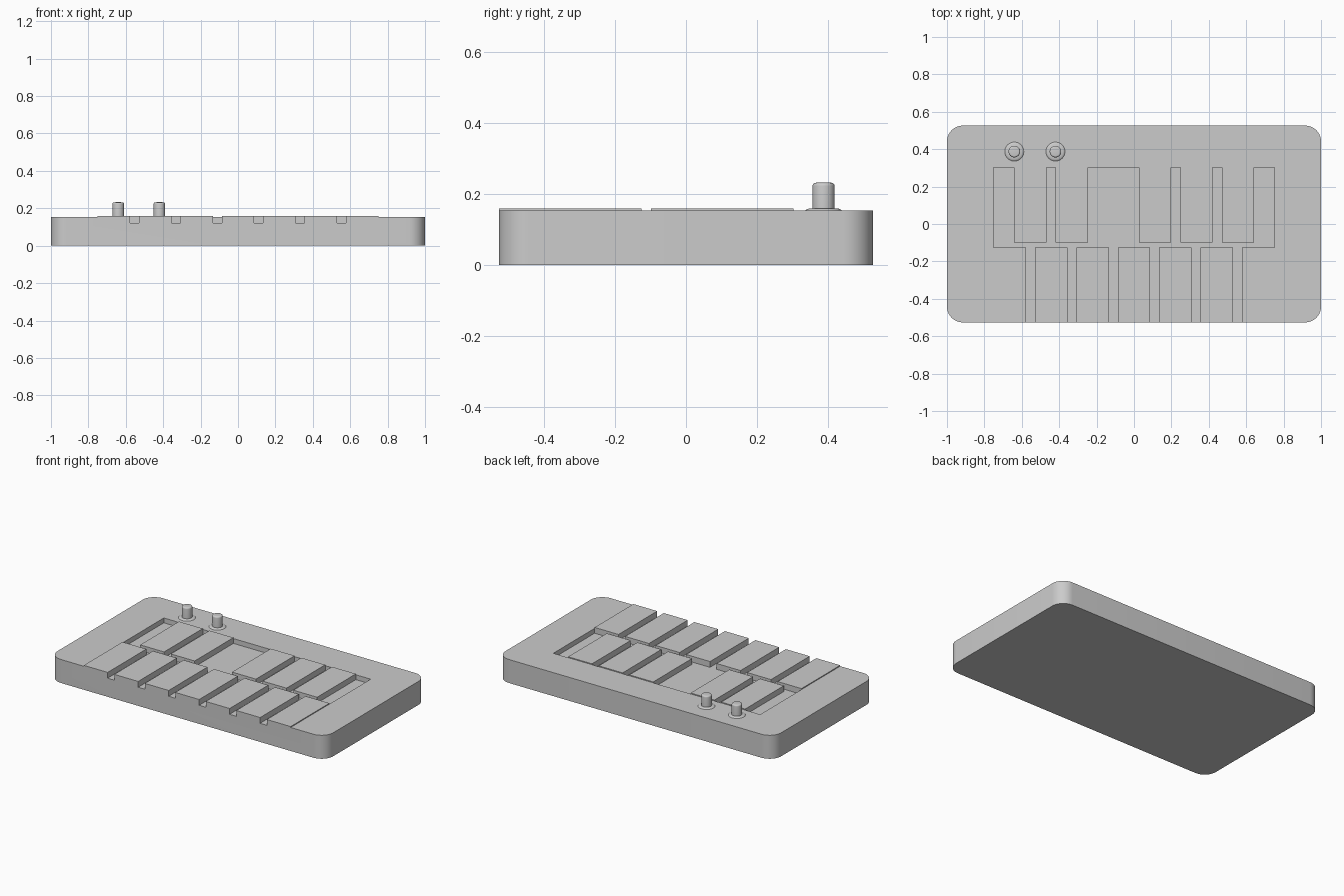
import bpy, bmesh, math

if "Cube" in bpy.data.objects:
    bpy.data.objects.remove(bpy.data.objects["Cube"])

W, D, H = 1.0, 0.526, 0.154      # half width, half depth, body height
FLOOR, KEY_TOP = 0.122, 0.160    # recess floor, key surface
KEY_X, KEY_BACK = 0.75, 0.303    # extent of the key bed


def make_object(name, bm):
    bmesh.ops.recalc_face_normals(bm, faces=bm.faces)
    mesh = bpy.data.meshes.new(name)
    bm.to_mesh(mesh)
    bm.free()
    ob = bpy.data.objects.new(name, mesh)
    bpy.context.collection.objects.link(ob)
    return ob


def activate(ob):
    bpy.ops.object.select_all(action='DESELECT')
    ob.select_set(True)
    bpy.context.view_layer.objects.active = ob


def smooth(ob):
    activate(ob)
    bpy.ops.object.shade_smooth_by_angle(angle=math.radians(30))


def box(name, x0, x1, y0, y1, z0, z1):
    bm = bmesh.new()
    bmesh.ops.create_cube(bm, size=1)
    for v in bm.verts:
        v.co.x = x0 if v.co.x < 0 else x1
        v.co.y = y0 if v.co.y < 0 else y1
        v.co.z = z0 if v.co.z < 0 else z1
    return make_object(name, bm)


def lathe(name, profile, x, y, steps=32):
    bm = bmesh.new()
    vs = [bm.verts.new((r, 0, z)) for r, z in profile]
    es = [bm.edges.new(p) for p in zip(vs, vs[1:])]
    bmesh.ops.spin(bm, geom=vs + es, cent=(0, 0, 0), axis=(0, 0, 1),
                   angle=math.tau, steps=steps)
    bmesh.ops.remove_doubles(bm, verts=bm.verts, dist=1e-5)
    ob = make_object(name, bm)
    ob.location = (x, y, 0)
    smooth(ob)
    return ob


# Rounded slab body
bm = bmesh.new()
R, SEG = 0.085, 10
outline = []
for q, (sx, sy) in enumerate([(1, 1), (-1, 1), (-1, -1), (1, -1)]):
    for i in range(SEG + 1):
        a = math.pi / 2 * (q + i / SEG)
        outline.append(bm.verts.new((sx * (W - R) + R * math.cos(a),
                                     sy * (D - R) + R * math.sin(a), 0)))
face = bm.faces.new(outline)
top = bmesh.ops.extrude_face_region(bm, geom=[face])['geom']
for v in (g for g in top if isinstance(g, bmesh.types.BMVert)):
    v.co.z = H
body = make_object("body", bm)

# Key bed recess, open at the front
cutter = box("key_bed_cutter", -KEY_X, KEY_X, -0.7, KEY_BACK, FLOOR, 0.4)
cutter.hide_render = True
mod = body.modifiers.new("key_bed", 'BOOLEAN')
mod.operation, mod.solver, mod.object = 'DIFFERENCE', 'EXACT', cutter
activate(body)
bpy.ops.object.modifier_apply(modifier="key_bed")
bpy.data.objects.remove(cutter)
smooth(body)

# Front row of seven keys
GAP = 0.048
key_w = (2 * KEY_X - 6 * GAP) / 7
for i in range(7):
    x = -KEY_X + i * (key_w + GAP)
    box(f"front_key_{i + 1}", x, x + key_w, -D, -0.125, FLOOR, KEY_TOP)

# Back row of five keys, a pair and a triple
for i, x in enumerate([-0.554, -0.332, 0.112, 0.334, 0.556]):
    box(f"back_key_{i + 1}", x - key_w / 2, x + key_w / 2,
        -0.098, KEY_BACK, FLOOR, KEY_TOP)

# Two knobs with flanged collars
for i, x in enumerate([-0.64, -0.42]):
    lathe(f"knob_collar_{i + 1}",
          [(0, H), (0.051, H), (0.048, 0.157), (0.04, 0.160), (0, 0.160)], x, 0.387)
    cap = [(0.022 + 0.009 * math.cos(a), 0.223 + 0.009 * math.sin(a))
           for a in (math.pi / 2 * k / 5 for k in range(6))]
    lathe(f"knob_{i + 1}", [(0, 0.158), (0.031, 0.158)] + cap + [(0, 0.233)], x, 0.387)
